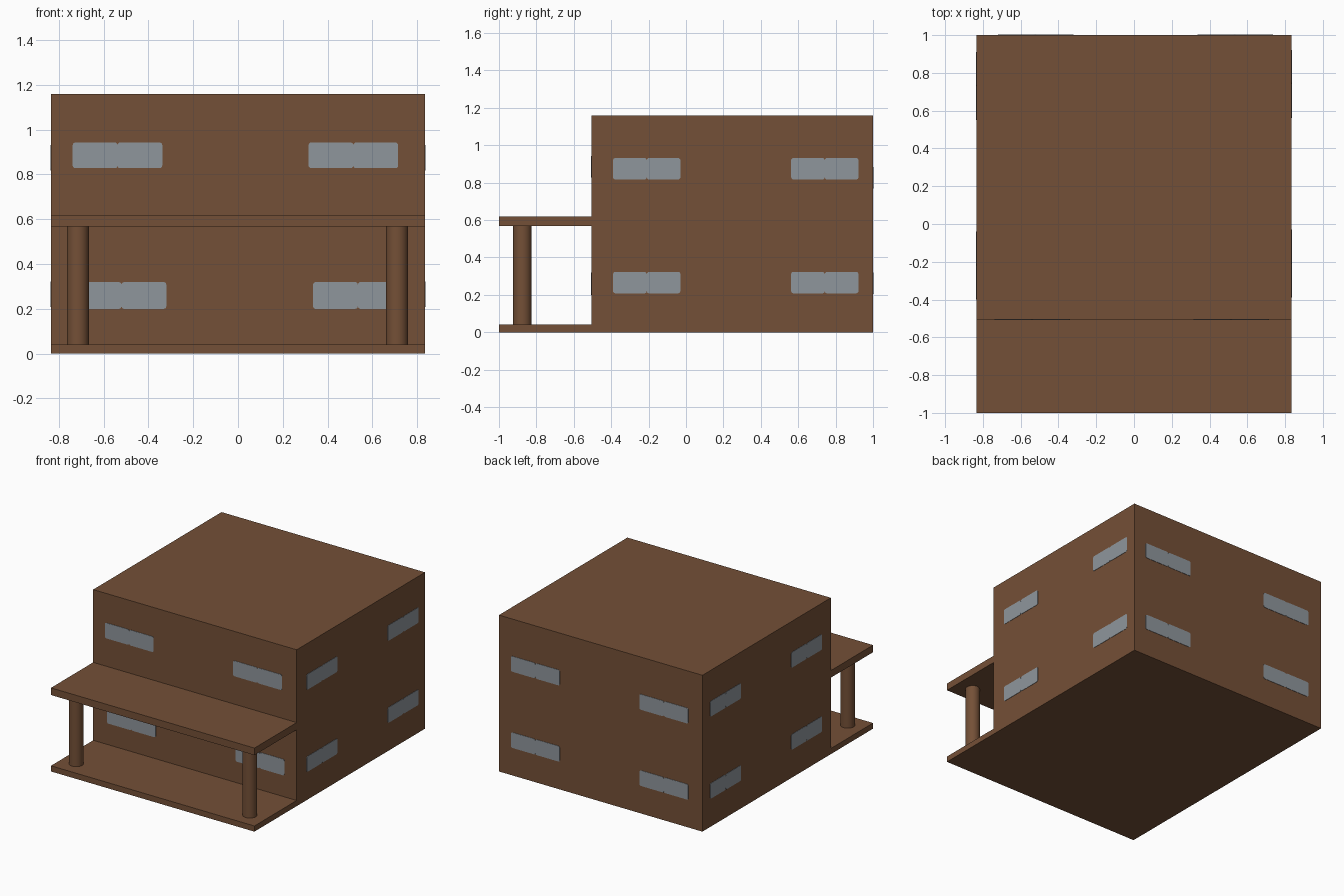
import bpy, bmesh
from mathutils import Vector

if "Cube" in bpy.data.objects:
    bpy.data.objects.remove(bpy.data.objects["Cube"])


def material(name, rgb):
    m = bpy.data.materials.new(name)
    m.diffuse_color = (*rgb, 1)
    m.use_nodes = True
    m.node_tree.nodes["Principled BSDF"].inputs["Base Color"].default_value = m.diffuse_color
    return m


WOOD = material("brown_wood", (0.175, 0.080, 0.038))
GLASS = material("grey_glass", (0.275, 0.305, 0.335))
HALF_W, WALL_FRONT, BACK = 0.835, -0.505, 1.0


def box(name, lo, hi, mat):
    lo, hi = Vector(lo), Vector(hi)
    bpy.ops.mesh.primitive_cube_add(size=1, location=(lo + hi) / 2)
    o = bpy.context.object
    o.name = name
    o.scale = hi - lo
    bpy.ops.object.transform_apply(location=False, rotation=False, scale=True)
    o.data.materials.append(mat)
    return o


# House block, porch floor and porch roof
box("house_body", (-HALF_W, WALL_FRONT, 0), (HALF_W, BACK, 1.16), WOOD)
box("porch_floor", (-HALF_W, -1, 0), (HALF_W, WALL_FRONT, 0.042), WOOD)
box("porch_roof", (-HALF_W, -1, 0.567), (HALF_W, WALL_FRONT, 0.62), WOOD)

# Round porch columns
for side, x in (("left", -0.715), ("right", 0.71)):
    bpy.ops.mesh.primitive_cylinder_add(vertices=32, radius=0.049, depth=0.525,
                                        location=(x, -0.875, 0.3045))
    o = bpy.context.object
    o.name = side + "_column"
    o.data.materials.append(WOOD)
    bpy.ops.object.shade_smooth_by_angle()


def window(name, axis, plane, start, width, z0, z1):
    """Two rounded panes side by side, as a thin plate in a wall at axis=plane."""
    t, across = 0.0025, 1 - axis
    for i in range(2):
        lo, hi = [0, 0, z0], [0, 0, z1]
        lo[axis], hi[axis] = plane - t, plane + t
        lo[across] = start + i * width / 2
        hi[across] = lo[across] + width / 2
        o = box(f"{name}_pane_{i + 1}", lo, hi, GLASS)
        # Round the four corners: bevel edges running through the wall
        bm = bmesh.new()
        bm.from_mesh(o.data)
        edges = [e for e in bm.edges
                 if abs(e.verts[0].co[axis] - e.verts[1].co[axis]) > t]
        bmesh.ops.bevel(bm, geom=edges, offset=0.012, segments=3,
                        profile=0.5, affect='EDGES')
        bm.to_mesh(o.data)
        bm.free()


# Wall: axis, plane, window width, then (height range, starts) for each floor
walls = {
    "front": (1, WALL_FRONT, 0.40, ((0.20, 0.32, (-0.72, 0.335)),
                                    (0.828, 0.943, (-0.738, 0.315)))),
    "back": (1, BACK, 0.40, ((0.205, 0.32, (-0.72, 0.335)),
                             (0.77, 0.885, (-0.72, 0.335)))),
    "right": (0, HALF_W, 0.36, ((0.208, 0.323, (-0.39, 0.562)),
                                (0.817, 0.932, (-0.39, 0.562)))),
    "left": (0, -HALF_W, 0.36, ((0.208, 0.323, (-0.40, 0.55)),
                                (0.817, 0.932, (-0.40, 0.55)))),
}
for wall, (axis, plane, width, floors) in walls.items():
    for level, (z0, z1, starts) in zip(("lower", "upper"), floors):
        for n, s in enumerate(starts):
            window(f"{wall}_{level}_window_{n + 1}", axis, plane, s, width, z0, z1)
